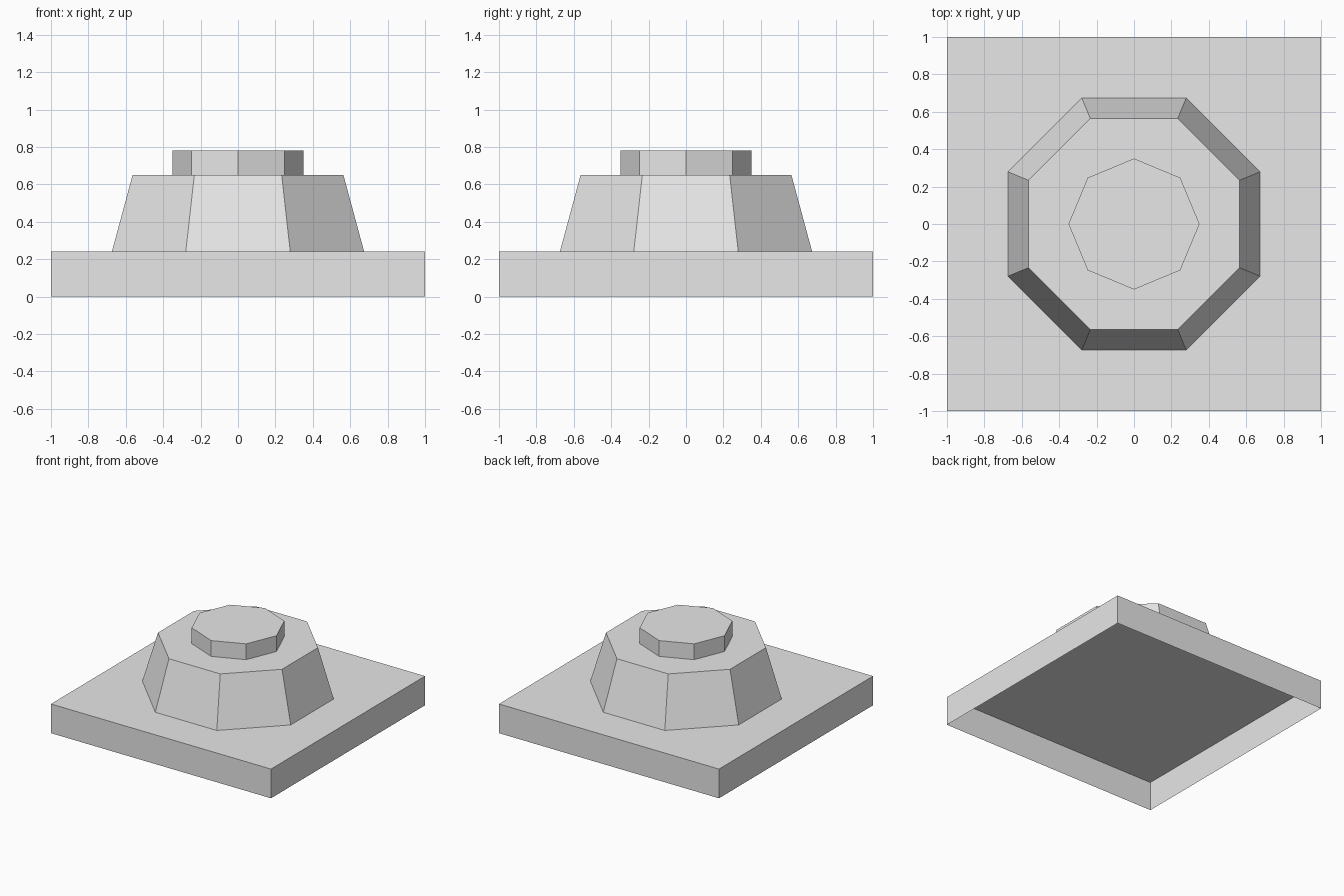
import bpy, bmesh, math

if "Cube" in bpy.data.objects:
    bpy.data.objects.remove(bpy.data.objects["Cube"])

grey = bpy.data.materials.new("light grey")
grey.diffuse_color = (0.8, 0.8, 0.8, 1.0)
grey.use_nodes = True
grey.node_tree.nodes["Principled BSDF"].inputs["Base Color"].default_value = grey.diffuse_color


def tapered_prism(name, sides, r_bottom, r_top, z0, z1, turn):
    """Prism with a closed top and open bottom, standing from z0 to z1."""
    bm = bmesh.new()
    rings = []
    for r, z in ((r_bottom, z0), (r_top, z1)):
        ring = []
        for i in range(sides):
            a = math.radians(turn) + 2 * math.pi * i / sides
            ring.append(bm.verts.new((r * math.cos(a), r * math.sin(a), z)))
        rings.append(ring)
    low, high = rings
    for i in range(sides):
        j = (i + 1) % sides
        bm.faces.new((low[i], low[j], high[j], high[i]))
    bm.faces.new(high)
    mesh = bpy.data.meshes.new(name)
    bm.to_mesh(mesh)
    bm.free()
    mesh.materials.append(grey)
    obj = bpy.data.objects.new(name, mesh)
    bpy.context.collection.objects.link(obj)
    return obj


# Square plate, hollow underneath
tapered_prism("base_plate", 4, math.sqrt(2), math.sqrt(2), 0.0, 0.24, 45)
# Sloped octagonal body, flat side to the front
tapered_prism("tapered_body", 8, 0.73, 0.61, 0.24, 0.65, 22.5)
# Small octagonal cap, corner to the front
tapered_prism("top_cap", 8, 0.35, 0.35, 0.65, 0.78, 0)
